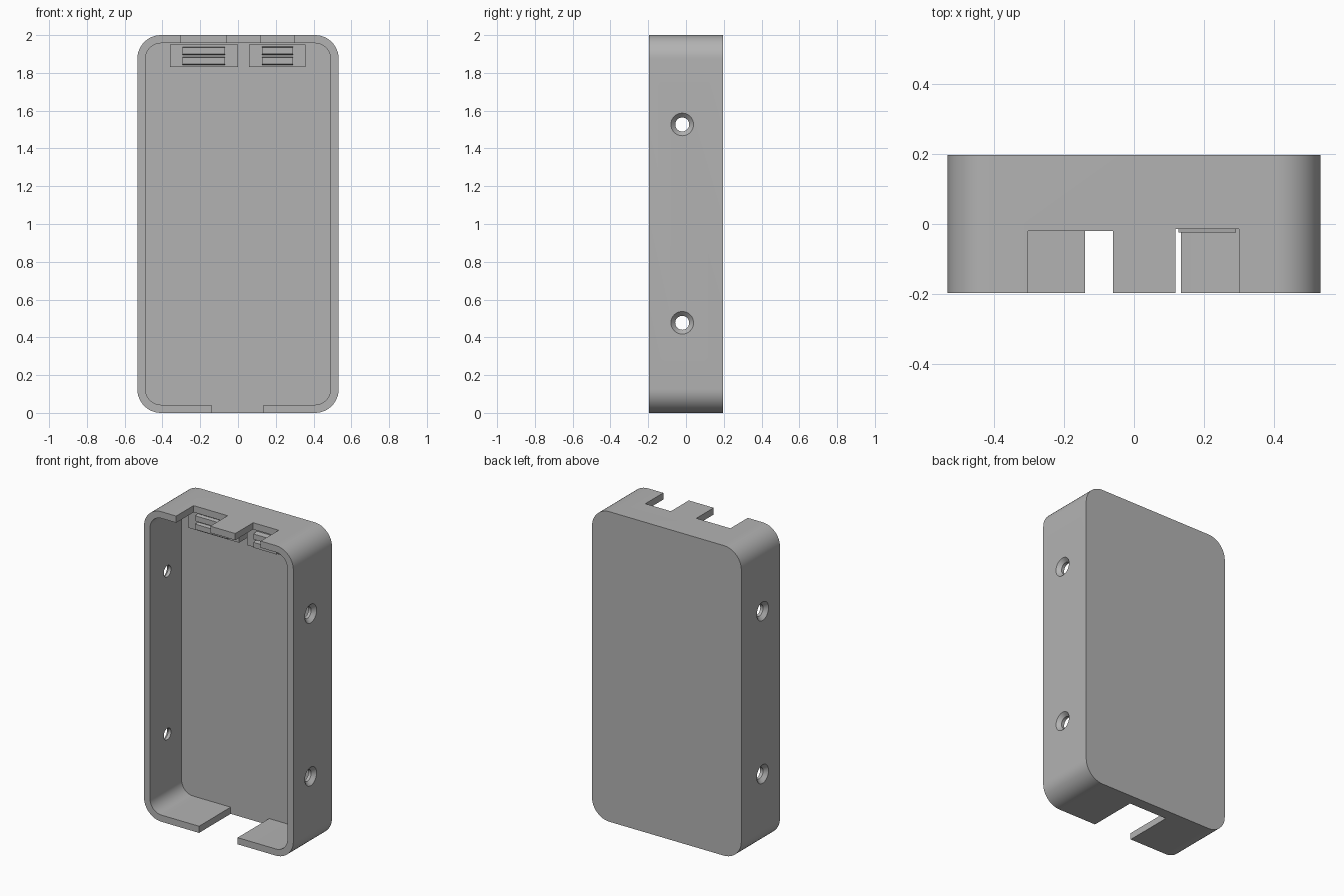
import bpy, bmesh, math
from mathutils import Matrix, Vector

scene_cube = bpy.data.objects.get("Cube")
if scene_cube:
    bpy.data.objects.remove(scene_cube, do_unlink=True)

grey = bpy.data.materials.new("plain grey")
grey.use_nodes = True
colour = (0.45, 0.45, 0.45, 1)
grey.diffuse_color = colour
grey.node_tree.nodes["Principled BSDF"].inputs["Base Color"].default_value = colour


def finish(name, bm):
    mesh = bpy.data.meshes.new(name)
    bmesh.ops.recalc_face_normals(bm, faces=bm.faces)
    bm.to_mesh(mesh)
    bm.free()
    mesh.materials.append(grey)
    obj = bpy.data.objects.new(name, mesh)
    bpy.context.collection.objects.link(obj)
    return obj


def box(name, x, y, z, radius=0):
    """Box between limits, optionally with its four y-direction edges rounded."""
    bm = bmesh.new()
    bmesh.ops.create_cube(bm, size=1)
    for v in bm.verts:
        v.co = Vector([lim[0] + (c + 0.5) * (lim[1] - lim[0])
                       for c, lim in zip(v.co, (x, y, z))])
    if radius:
        edges = [e for e in bm.edges
                 if abs(e.verts[0].co.y - e.verts[1].co.y) > 0.01]
        bmesh.ops.bevel(bm, geom=edges, offset=radius, segments=12,
                        profile=0.5, affect='EDGES')
    return finish(name, bm)


def lathe_x(name, profile, y, z):
    """Solid of revolution about the x direction from (x, radius) pairs."""
    bm = bmesh.new()
    n = 32
    rings = [[bm.verts.new((x, y + r * math.cos(math.tau * i / n),
                            z + r * math.sin(math.tau * i / n)))
              for i in range(n)] for x, r in profile]
    for a, b in zip(rings, rings[1:]):
        for i in range(n):
            j = (i + 1) % n
            bm.faces.new((a[i], a[j], b[j], b[i]))
    bm.faces.new(rings[0])
    bm.faces.new(rings[-1])
    return finish(name, bm)


def cut(target, cutter):
    mod = target.modifiers.new(cutter.name, 'BOOLEAN')
    mod.operation = 'DIFFERENCE'
    mod.solver = 'EXACT'
    mod.object = cutter
    bpy.context.view_layer.objects.active = target
    bpy.ops.object.modifier_apply(modifier=mod.name)
    bpy.data.objects.remove(cutter, do_unlink=True)


W, D, H, T = 0.533, 0.197, 2.0, 0.043
FLOOR = 0.125
FRONT = -0.3

# Tray shell with a rounded cavity open to the front
case = box("case_shell", (-W, W), (-D, D), (0, H), 0.125)
cut(case, box("cavity", (-W + T, W - T), (FRONT, FLOOR), (T, H - T), 0.082))

# Cable notch in the bottom wall and two port notches in the top wall
cut(case, box("bottom_notch", (-0.14, 0.135), (FRONT, FLOOR), (-0.1, 0.1)))
cut(case, box("wide_port_notch", (-0.303, -0.06), (FRONT, -0.02), (1.9, 2.1)))
cut(case, box("narrow_port_notch", (0.118, 0.3), (FRONT, -0.014), (1.9, 2.1)))

# Countersunk screw holes through both side walls
for side in (-1, 1):
    for z in (0.477, 1.527):
        profile = [(side * x, r) for x, r in
                   ((W - 0.1, 0.037), (W - 0.023, 0.037),
                    (W, 0.06), (W + 0.02, 0.08))]
        cut(case, lathe_x("screw_hole", profile, -0.02, z))

# Port supports: a block on the floor carrying two tapered ribs
for name, block, rib, tip in (("wide", (-0.36, 0.0), (-0.295, -0.068), -0.014),
                              ("narrow", (0.058, 0.357), (0.127, 0.292), -0.025)):
    face = 0.01
    box(name + "_port_support", block, (face, FLOOR + 0.01), (1.83, 1.95))
    for label, z in (("lower", 1.863), ("upper", 1.917)):
        ridge = box(name + "_port_rib_" + label, rib, (tip, face + 0.01),
                    (z - 0.023, z + 0.023))
        for v in ridge.data.vertices:
            if v.co.y < face:
                v.co.z = z + (v.co.z - z) * 0.75

bpy.ops.object.select_all(action='DESELECT')
case.select_set(True)
bpy.context.view_layer.objects.active = case
bpy.ops.object.shade_smooth_by_angle(angle=math.radians(30))
